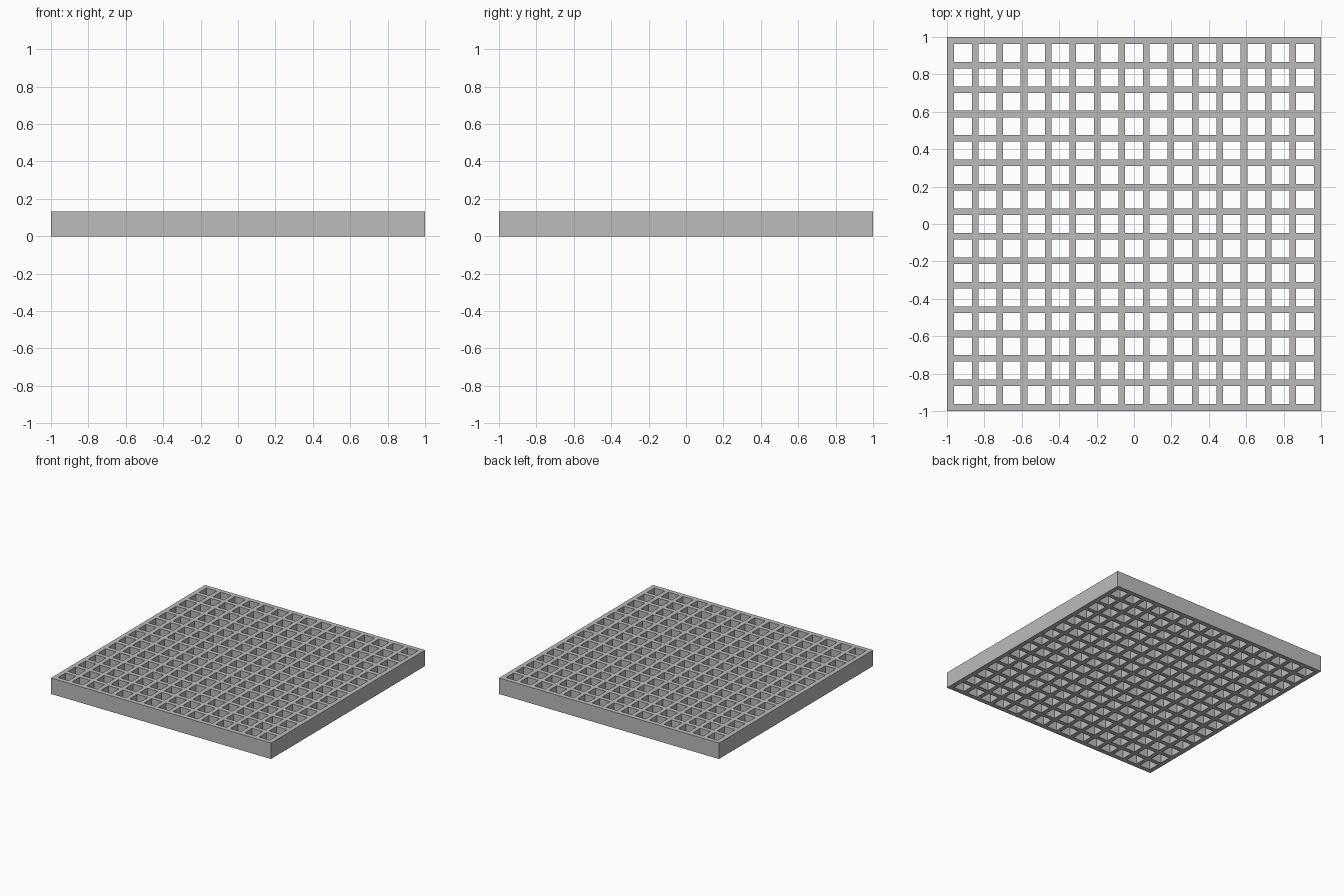
import bpy
import bmesh

cube = bpy.data.objects.get("Cube")
if cube:
    bpy.data.objects.remove(cube)

HEIGHT = 0.131
HOLES = 15
RIM = 0.0375
BAR = 0.035
HOLE = (2 - 2 * RIM - (HOLES - 1) * BAR) / HOLES

# Grey material
grey = bpy.data.materials.new("grey")
grey.use_nodes = True
colour = (0.5, 0.5, 0.5, 1)
grey.diffuse_color = colour
grey.node_tree.nodes["Principled BSDF"].inputs["Base Color"].default_value = colour

# Alternating bar and hole lines, the same along both axes
lines = [-1, -1 + RIM]
for i in range(HOLES):
    lines.append(lines[-1] + HOLE)
    if i < HOLES - 1:
        lines.append(lines[-1] + BAR)
lines.append(1)

# Flat lattice: every cell except where two hole strips cross
bm = bmesh.new()
verts = [[bm.verts.new((x, y, 0)) for y in lines] for x in lines]
cells = len(lines) - 1
for i in range(cells):
    for j in range(cells):
        if i % 2 == 0 or j % 2 == 0:
            bm.faces.new((verts[i][j], verts[i + 1][j],
                          verts[i + 1][j + 1], verts[i][j + 1]))

# Raise the lattice to full thickness
raised = bmesh.ops.extrude_face_region(bm, geom=bm.faces[:], use_keep_orig=True)
top = [v for v in raised["geom"] if isinstance(v, bmesh.types.BMVert)]
bmesh.ops.translate(bm, verts=top, vec=(0, 0, HEIGHT))
bmesh.ops.recalc_face_normals(bm, faces=bm.faces[:])

mesh = bpy.data.meshes.new("grating_panel")
bm.to_mesh(mesh)
bm.free()
mesh.materials.append(grey)
panel = bpy.data.objects.new("grating_panel", mesh)
bpy.context.collection.objects.link(panel)
